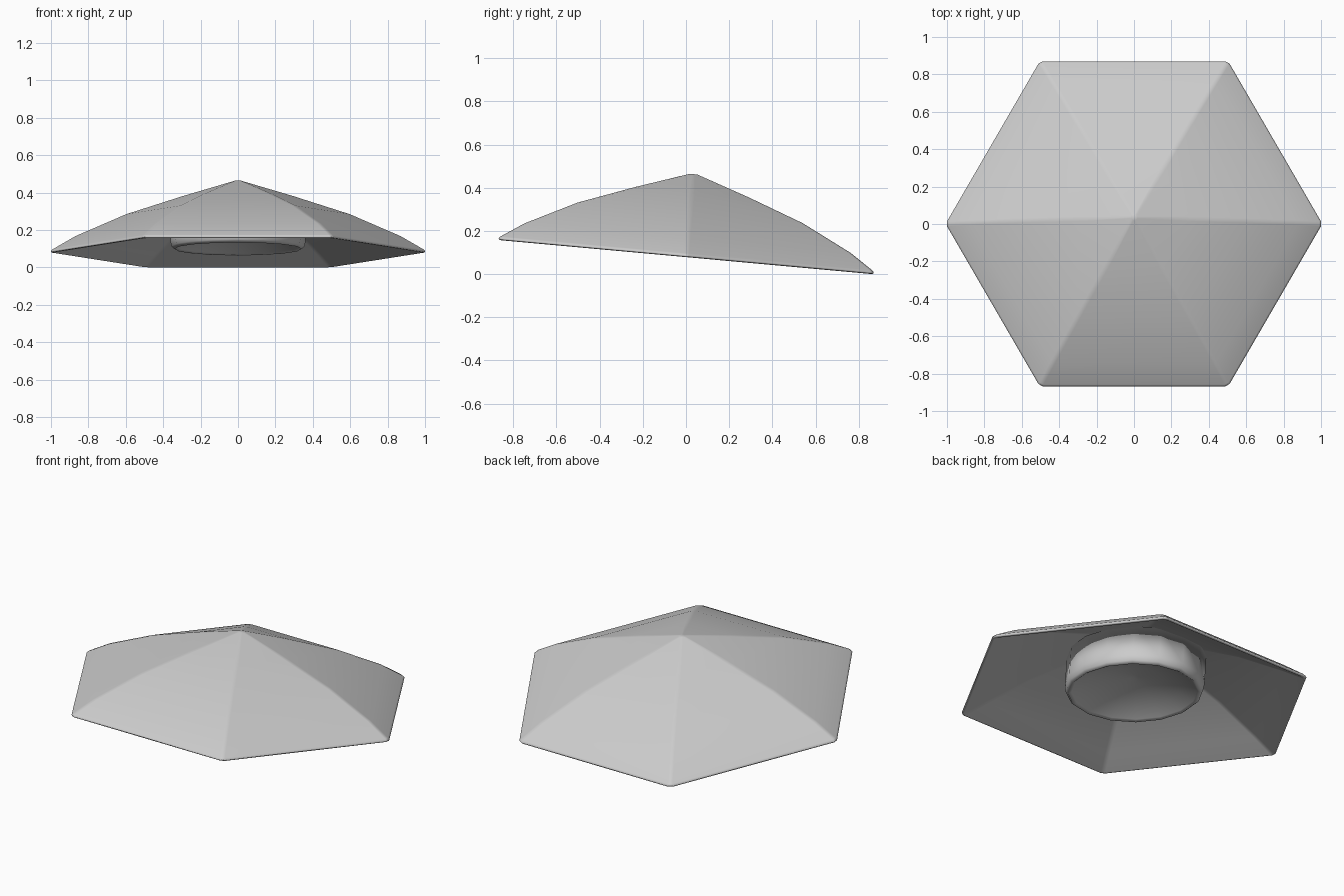
import bpy, bmesh, math

if "Cube" in bpy.data.objects:
    bpy.data.objects.remove(bpy.data.objects["Cube"])

TILT = math.radians(-5.2)
LIFT = 0.0785


def loft(name, rings, close_start=True, close_end=True):
    """Skin a list of equal-length point rings into a tilted object."""
    bm = bmesh.new()
    vs = [[bm.verts.new(p) for p in ring] for ring in rings]
    n = len(vs[0])
    for a, b in zip(vs, vs[1:]):
        for i in range(n):
            j = (i + 1) % n
            bm.faces.new((a[i], a[j], b[j], b[i]))
    if close_start:
        bm.faces.new(vs[0])
    if close_end:
        bm.faces.new(vs[-1])
    bmesh.ops.recalc_face_normals(bm, faces=bm.faces)
    me = bpy.data.meshes.new(name)
    bm.to_mesh(me)
    bm.free()
    ob = bpy.data.objects.new(name, me)
    bpy.context.collection.objects.link(ob)
    ob.rotation_euler.x = TILT
    ob.location.z = LIFT
    bpy.context.view_layer.objects.active = ob
    ob.select_set(True)
    return ob


def hex_ring(r, h):
    """Hexagon with slightly chamfered corners."""
    w = min(0.015, r * 0.3)
    c = [((r * 1.0075) * math.cos(math.pi / 3 * k),
          (r * 1.0075) * math.sin(math.pi / 3 * k)) for k in range(6)]
    pts = []
    for k in range(6):
        for other in (c[k - 1], c[(k + 1) % 6]):
            d = math.dist(c[k], other)
            t = w / d
            pts.append((c[k][0] + (other[0] - c[k][0]) * t,
                        c[k][1] + (other[1] - c[k][1]) * t, h))
    return pts


def oval_ring(s, h, n=16):
    return [(0.362 * s * math.cos(2 * math.pi * i / n),
             0.41 * s * math.sin(2 * math.pi * i / n), h) for i in range(n)]


# Six-sided hat shell: outer profile, rounded rim, inner profile
shell = [(0.02, 0.386), (0.3, 0.303), (0.6, 0.206), (0.87, 0.088),
         (0.99, 0.018), (1.0, 0.009), (0.997, 0.002), (0.985, 0.0),
         (0.86, 0.062), (0.6, 0.176), (0.3, 0.272), (0.02, 0.352)]
hat = loft("hat_shell", [hex_ring(r, h) for r, h in shell])

# Oval head band with rounded lower edge and hollowed underside
band = [(1.0, 0.238), (1.0, 0.065), (0.985, 0.035), (0.94, 0.02),
        (0.9, 0.03), (0.7, 0.068), (0.4, 0.1), (0.05, 0.115)]
head_band = loft("head_band", [oval_ring(s, h) for s, h in band])

# Soft shading with flat-looking panels
bpy.ops.object.shade_smooth()
for ob in (hat, head_band):
    mod = ob.modifiers.new("even_shading", 'WEIGHTED_NORMAL')
    mod.keep_sharp = True
